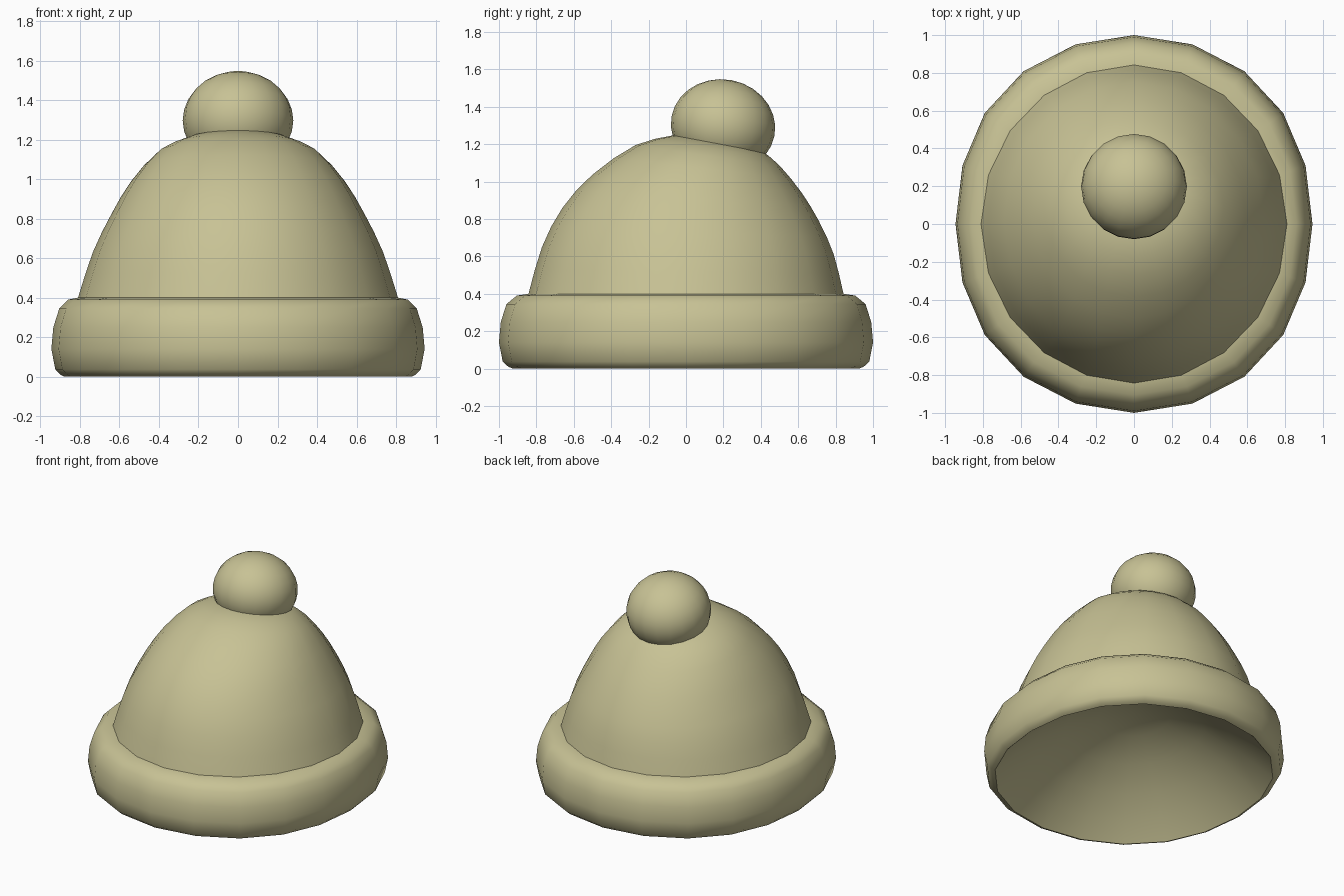
import bpy, bmesh, math
from mathutils import Vector, Matrix

if "Cube" in bpy.data.objects:
    bpy.data.objects.remove(bpy.data.objects["Cube"])

SIDES = 20
wool = bpy.data.materials.new("beige wool")
wool.diffuse_color = (0.575, 0.54, 0.30, 1)
wool.use_nodes = True
wool.node_tree.nodes["Principled BSDF"].inputs["Base Color"].default_value = wool.diffuse_color


def finish(bm, name):
    mesh = bpy.data.meshes.new(name)
    for f in bm.faces:
        f.smooth = True
    bm.to_mesh(mesh)
    bm.free()
    mesh.materials.append(wool)
    obj = bpy.data.objects.new(name, mesh)
    bpy.context.collection.objects.link(obj)
    return obj


def refine(rings):
    """Insert a smooth in-between ring in each gap (Catmull-Rom midpoint)."""
    out = []
    for i in range(len(rings) - 1):
        p1, p2 = rings[i], rings[i + 1]
        p0 = rings[i - 1] if i else [2 * a - b for a, b in zip(p1, p2)]
        p3 = rings[i + 2] if i + 2 < len(rings) else [2 * b - a for a, b in zip(p1, p2)]
        out += [p1, [(9 * (b + c) - a - d) / 16 for a, b, c, d in zip(p0, p1, p2, p3)]]
    return out + [rings[-1]]


def loft(name, rings, tip=None, full_rings=0, inward=False):
    """Rings, bottom to top: (half width x, front y, front z, back y, back z).
    The first full_rings are round, flattened only at the left and right."""
    bm = bmesh.new()
    loops = []
    for n, (rx, fy, fz, by, bz) in enumerate(rings):
        loop = []
        for i in range(SIDES):
            a = 2 * math.pi * i / SIDES
            t = 0.5 + 0.5 * math.sin(a)
            x = rx * math.cos(a)
            if n < full_rings:
                ry = (by - fy) / 2
                x = math.cos(a) * (ry - (ry - rx) * math.cos(a) ** 4)
            loop.append(bm.verts.new((x, fy + (by - fy) * t, fz + (bz - fz) * t)))
        loops.append(loop)
    for lo, hi in zip(loops, loops[1:]):
        for i in range(SIDES):
            j = (i + 1) % SIDES
            bm.faces.new((lo[i], lo[j], hi[j], hi[i]))
    if tip:
        top = bm.verts.new(tip)
        for i in range(SIDES):
            bm.faces.new((loops[-1][i], loops[-1][(i + 1) % SIDES], top))
    if inward:
        bmesh.ops.reverse_faces(bm, faces=bm.faces[:])
    return finish(bm, name)


# Crown, leaning towards the back as it rises
loft("crown", refine([
    (0.81, -0.842, 0.40, 0.842, 0.40),
    (0.735, -0.77, 0.65, 0.79, 0.61),
    (0.64, -0.66, 0.86, 0.71, 0.79),
    (0.54, -0.50, 1.037, 0.615, 0.945),
    (0.405, -0.27, 1.195, 0.505, 1.08),
    (0.26, -0.07, 1.247, 0.42, 1.155),
]), tip=(0, 0.17, 1.22))

# Rolled brim
brim = [(0.88, 0.925, 0.0), (0.90, 0.95, 0.01), (0.925, 0.98, 0.037),
        (0.945, 1.0, 0.14), (0.935, 0.99, 0.25), (0.905, 0.96, 0.345),
        (0.86, 0.905, 0.39), (0.81, 0.842, 0.40)]
loft("brim", [(rx, -ry, z, ry, z) for rx, ry, z in brim], full_rings=7)

# Hollow underneath
hollow = []
DEPTH = 0.46
for k in range(6):
    s = math.cos(k / 6 * math.pi / 2)
    h = DEPTH * (1 - s ** 1.9)
    hollow.append((0.88 * s, -0.925 * s, h, 0.925 * s, h))
loft("lining", hollow, tip=(0, 0, DEPTH), full_rings=6, inward=True)

# Pompom, trimmed where it sits on the tilted crown top
bm = bmesh.new()
tilt = Matrix.Rotation(-0.185, 4, 'X')
bmesh.ops.create_uvsphere(
    bm, u_segments=SIDES, v_segments=14, radius=0.28,
    matrix=Matrix.Translation((0, 0.198, 1.297)) @ tilt
    @ Matrix.Diagonal((1, 1, 0.89, 1)))
normal = tilt.to_3x3() @ Vector((0, 0, 1))
bmesh.ops.bisect_plane(bm, geom=bm.verts[:] + bm.edges[:] + bm.faces[:],
                       plane_co=(0, 0.17, 1.185), plane_no=normal,
                       clear_inner=True)
finish(bm, "pompom")
